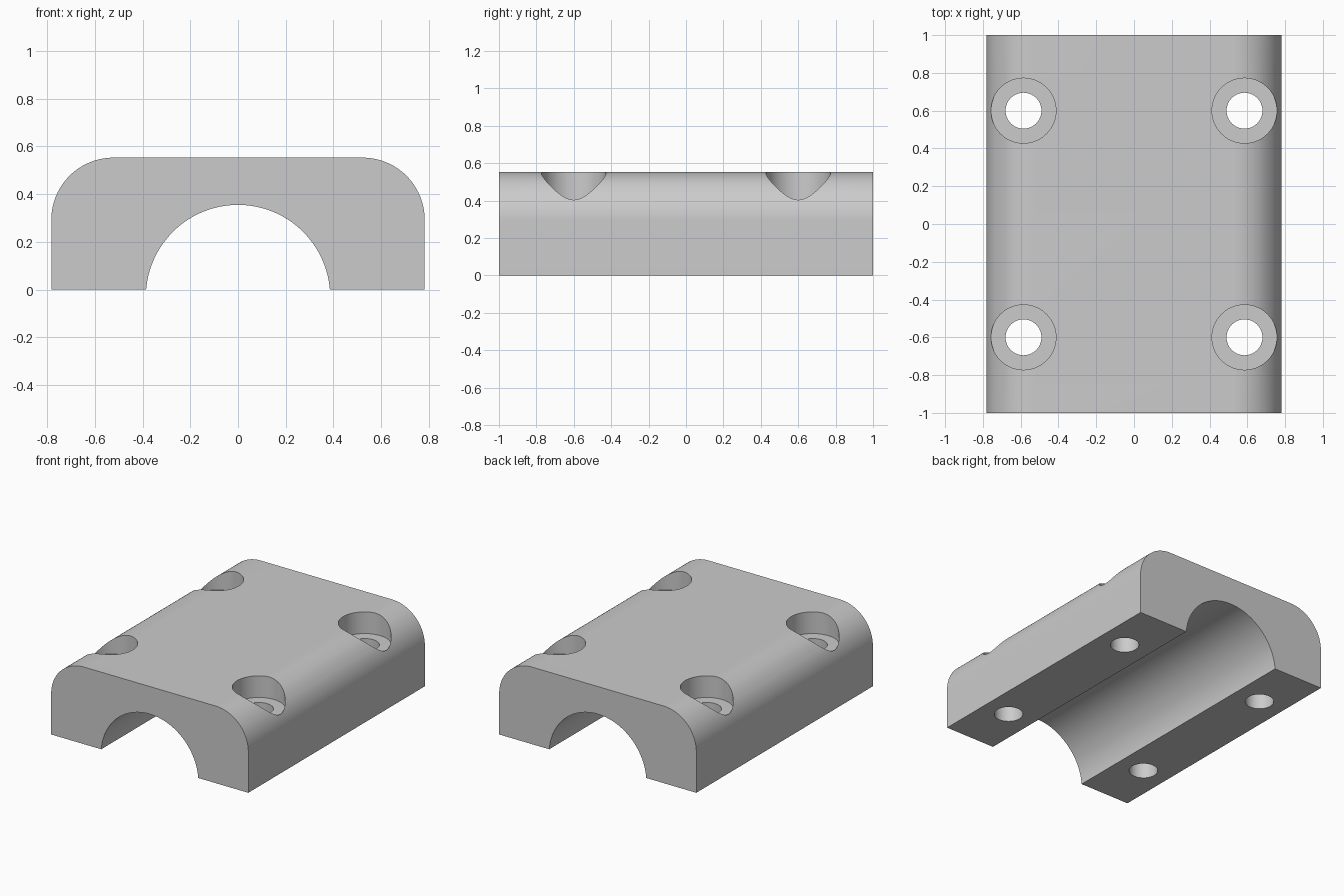
import bpy
import bmesh
from math import sin, cos, pi, asin, radians
from mathutils import Matrix

default = bpy.data.objects.get("Cube")
if default:
    bpy.data.objects.remove(default, do_unlink=True)

HALF_W, HALF_L, HEIGHT = 0.782, 1.0, 0.553
CORNER = 0.26                      # rounded top edges
ARCH_R, ARCH_DROP = 0.386, 0.031   # shaft channel
BOLT_X, BOLT_Y = 0.585, 0.6
HOLE_R, BORE_R, BORE_FLOOR = 0.095, 0.172, 0.398

grey = bpy.data.materials.new("plain grey")
grey.use_nodes = True
colour = (0.6, 0.6, 0.6, 1)
grey.diffuse_color = colour
grey.node_tree.nodes["Principled BSDF"].inputs["Base Color"].default_value = colour


def arc(cx, cz, r, start, end, steps):
    angles = [start + (end - start) * i / steps for i in range(steps + 1)]
    return [(cx + r * cos(a), cz + r * sin(a)) for a in angles]


def make_object(name, bm):
    bmesh.ops.recalc_face_normals(bm, faces=bm.faces)
    mesh = bpy.data.meshes.new(name)
    bm.to_mesh(mesh)
    bm.free()
    mesh.materials.append(grey)
    obj = bpy.data.objects.new(name, mesh)
    bpy.context.collection.objects.link(obj)
    return obj


# Clamp body: arched block profile extruded along y
tilt = asin(ARCH_DROP / ARCH_R)
profile = [(HALF_W, 0)]
profile += arc(HALF_W - CORNER, HEIGHT - CORNER, CORNER, 0, pi / 2, 24)
profile += arc(CORNER - HALF_W, HEIGHT - CORNER, CORNER, pi / 2, pi, 24)
profile += [(-HALF_W, 0)]
profile += arc(0, -ARCH_DROP, ARCH_R, pi - tilt, tilt, 64)

bm = bmesh.new()
face = bm.faces.new([bm.verts.new((x, -HALF_L, z)) for x, z in profile])
extruded = bmesh.ops.extrude_face_region(bm, geom=[face], use_keep_orig=True)
moved = [v for v in extruded["geom"] if isinstance(v, bmesh.types.BMVert)]
bmesh.ops.translate(bm, verts=moved, vec=(0, 2 * HALF_L, 0))
body = make_object("clamp_body", bm)


# Bolt holes and counterbores
def add_cutter(name, radius, bottom, top):
    bm = bmesh.new()
    for x in (-BOLT_X, BOLT_X):
        for y in (-BOLT_Y, BOLT_Y):
            bmesh.ops.create_cone(
                bm, cap_ends=True, segments=64, radius1=radius, radius2=radius,
                depth=top - bottom,
                matrix=Matrix.Translation((x, y, (top + bottom) / 2)))
    cutter = make_object(name, bm)
    cutter.hide_render = True
    cut = body.modifiers.new(name, 'BOOLEAN')
    cut.operation = 'DIFFERENCE'
    cut.solver = 'EXACT'
    cut.object = cutter
    return cutter


cutters = [add_cutter("bolt_hole_cutter", HOLE_R, -0.2, 0.8),
           add_cutter("counterbore_cutter", BORE_R, BORE_FLOOR, 0.8)]

# Apply the cuts and drop the cutters
bpy.context.view_layer.objects.active = body
body.select_set(True)
for cutter in cutters:
    bpy.ops.object.modifier_apply(modifier=cutter.name)
for cutter in cutters:
    bpy.data.objects.remove(cutter, do_unlink=True)
bpy.ops.object.shade_smooth_by_angle(angle=radians(30))
